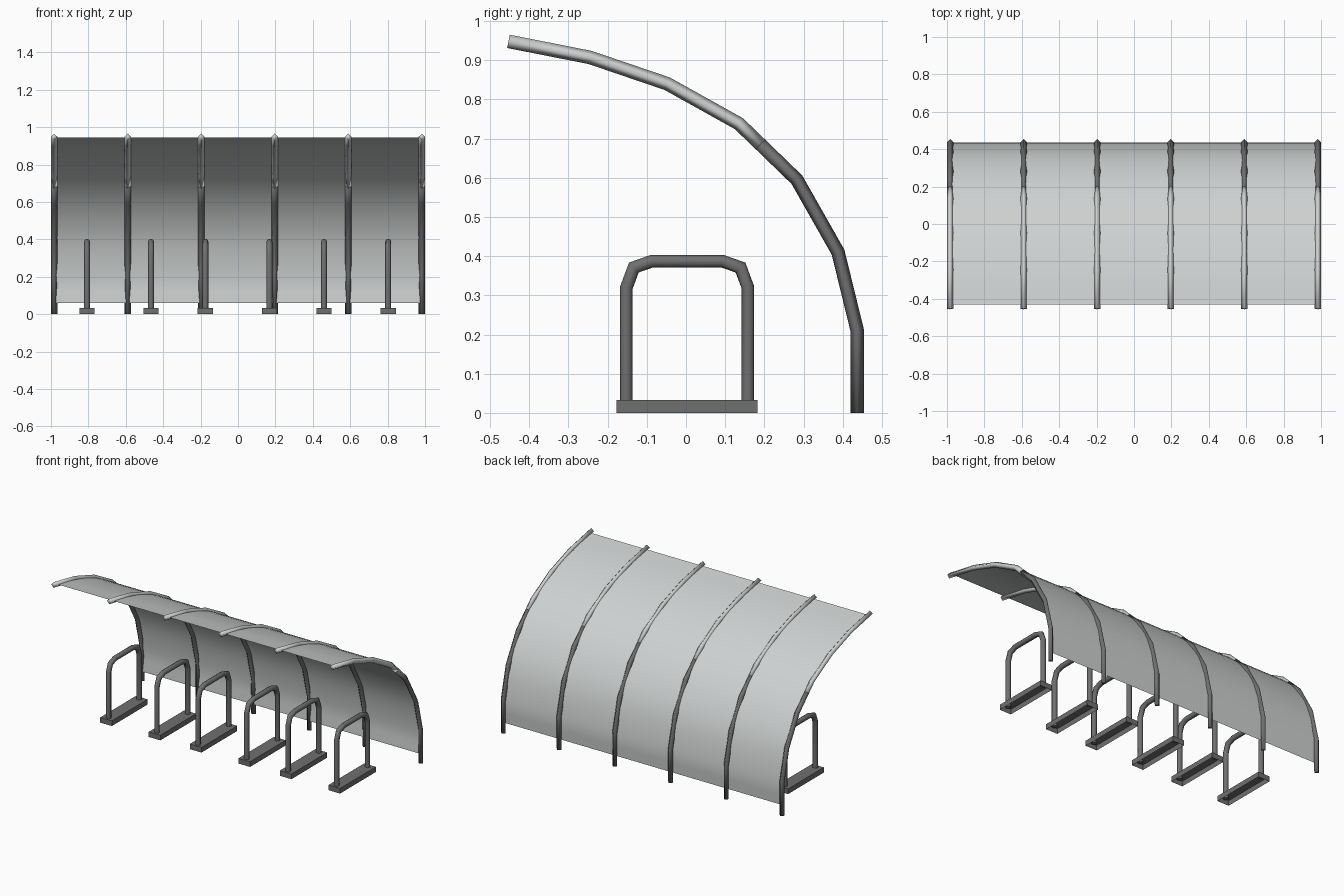
import bpy, bmesh, math
from mathutils import Vector

if "Cube" in bpy.data.objects:
    bpy.data.objects.remove(bpy.data.objects["Cube"])


def material(name, r, g, b):
    m = bpy.data.materials.new(name)
    m.diffuse_color = (r, g, b, 1)
    m.use_nodes = True
    m.node_tree.nodes["Principled BSDF"].inputs["Base Color"].default_value = m.diffuse_color
    return m


DARK = material("dark steel", 0.16, 0.16, 0.16)
LIGHT = material("pale steel", 0.60, 0.62, 0.61)
SHEET = material("pale sheet", 0.62, 0.64, 0.64)


def finish(name, bm, mat, smooth=180):
    me = bpy.data.meshes.new(name)
    bm.to_mesh(me)
    bm.free()
    me.materials.append(mat)
    ob = bpy.data.objects.new(name, me)
    bpy.context.collection.objects.link(ob)
    if smooth:
        bpy.ops.object.select_all(action='DESELECT')
        ob.select_set(True)
        bpy.context.view_layer.objects.active = ob
        bpy.ops.object.shade_smooth_by_angle(angle=math.radians(smooth))
    return ob


def tube(name, path, radius, sides, x, mat, smooth):
    """Mitred tube along a (y, z) path in the plane at x."""
    bm = bmesh.new()
    pts = [Vector(p) for p in path]
    rings = []
    for i, p in enumerate(pts):
        a = (p - pts[i - 1]).normalized() if i else None
        b = (pts[i + 1] - p).normalized() if i < len(pts) - 1 else None
        t = ((a or b) + (b or a)).normalized()
        stretch = 1 / t.dot(a or b)
        n = Vector((-t.y, t.x)) * stretch
        ring = []
        for k in range(sides):
            ang = 2 * math.pi * k / sides
            c = radius * math.cos(ang)
            ring.append(bm.verts.new((x + radius * math.sin(ang), p.x + n.x * c, p.y + n.y * c)))
        rings.append(ring)
    for r0, r1 in zip(rings, rings[1:]):
        for k in range(sides):
            j = (k + 1) % sides
            bm.faces.new((r0[k], r0[j], r1[j], r1[k]))
    bm.faces.new(rings[0])
    bm.faces.new(rings[-1])
    bmesh.ops.recalc_face_normals(bm, faces=bm.faces)
    return finish(name, bm, mat, smooth)


def smooth_path(path, steps):
    """Catmull-Rom curve through the points."""
    p = [Vector(q) for q in path]
    p = [2 * p[0] - p[1]] + p + [2 * p[-1] - p[-2]]
    out = []
    for i in range(1, len(p) - 2):
        a, b, c, d = p[i - 1:i + 3]
        for s in range(steps):
            t = s / steps
            out.append(0.5 * (2 * b + (c - a) * t + (2 * a - 5 * b + 4 * c - d) * t ** 2
                              + (3 * b - a - 3 * c + d) * t ** 3))
    return out + [p[-2]]


# Arched ribs: dark posts below, pale arms above
split = (0.19, 0.685)
post = [(0.437, 0), (0.437, 0.21), (0.388, 0.41), (0.283, 0.595), split]
arm = [split, (0.135, 0.738), (-0.048, 0.84), (-0.245, 0.907), (-0.453, 0.948)]
for i in range(6):
    x = -0.983 + i * 0.3932
    tube("rib_post", post, 0.0172, 4, x, DARK, 85 + 10)
    tube("rib_arm", arm, 0.0172, 4, x, LIGHT, 85 + 10)

# Curved canopy sheet
profile = smooth_path([(0.429, 0.06), (0.432, 0.2), (0.388, 0.407), (0.284, 0.592),
                       (0.136, 0.737), (-0.047, 0.84), (-0.244, 0.907), (-0.43, 0.945)], 4)
bm = bmesh.new()
rows = [[bm.verts.new((x, q.x, q.y)) for x in (-0.983, 0.983)] for q in profile]
for a, b in zip(rows, rows[1:]):
    bm.faces.new((a[0], b[0], b[1], a[1]))
bmesh.ops.recalc_face_normals(bm, faces=bm.faces)
finish("canopy_sheet", bm, SHEET)

# Cycle hoops on hollow base channels
half = [(-0.155, 0.02), (-0.155, 0.32), (-0.136, 0.371), (-0.09, 0.387)]
hoop = [(y + 0.003, z) for y, z in half] + [(0.003 - y, z) for y, z in reversed(half)]
for x in (-0.807, -0.465, -0.175, 0.168, 0.46, 0.803):
    tube("hoop", hoop, 0.016, 8, x, DARK, 60)
    bm = bmesh.new()
    bmesh.ops.create_cube(bm, size=1)
    for v in bm.verts:
        v.co = (x + v.co.x * 0.082, 0.003 + v.co.y * 0.36, (v.co.z + 0.5) * 0.033)
    bm.normal_update()
    bmesh.ops.delete(bm, geom=[f for f in bm.faces if f.normal.z < -0.5], context='FACES_ONLY')
    finish("hoop_base", bm, DARK, 0)
